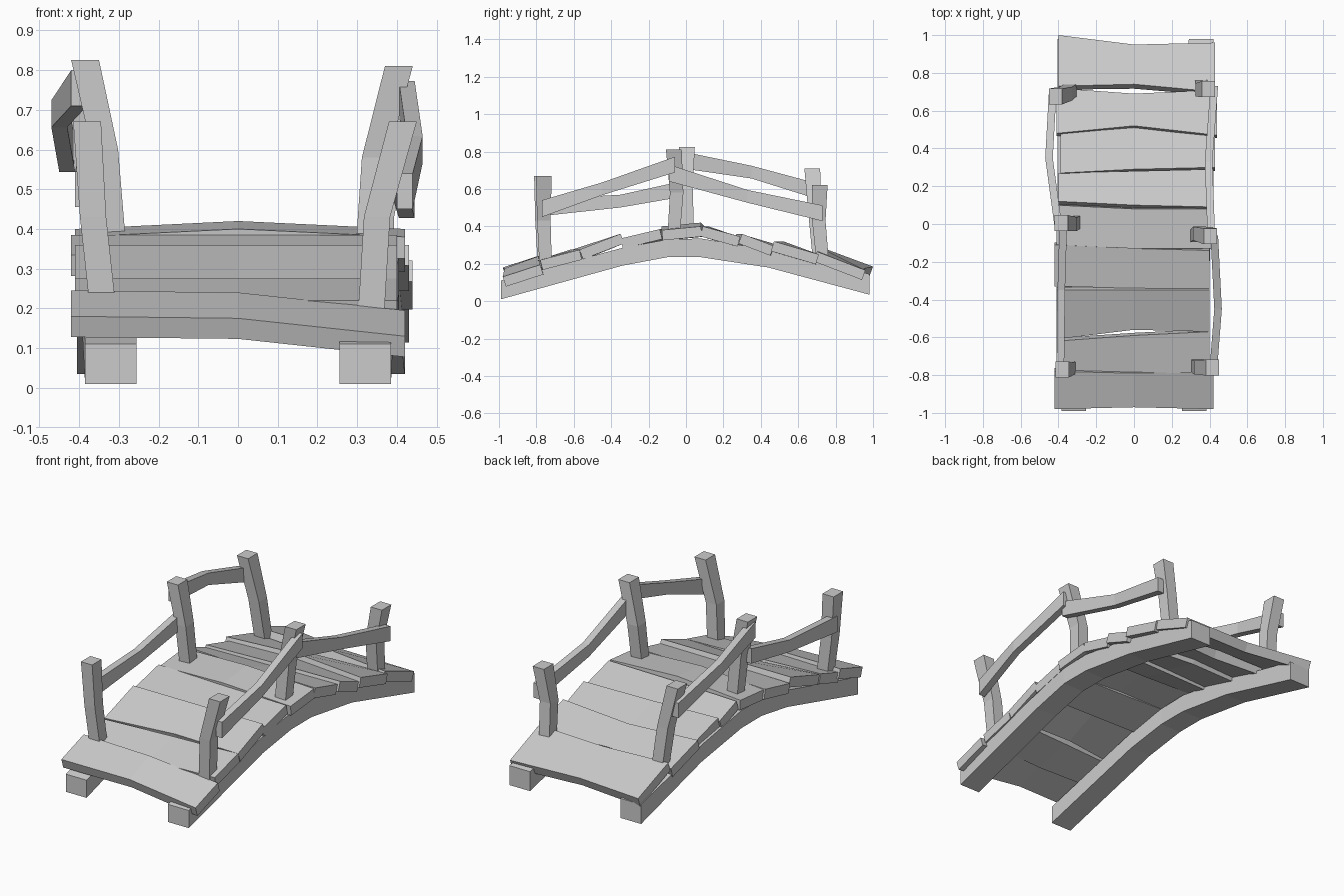
import bpy
import bmesh
from mathutils import Vector

default_cube = bpy.data.objects.get("Cube")
if default_cube:
    bpy.data.objects.remove(default_cube, do_unlink=True)

# One flat grey for all the timber
timber = bpy.data.materials.new("grey timber")
timber.use_nodes = True
GREY = (0.6, 0.6, 0.6, 1.0)
timber.diffuse_color = GREY
timber.node_tree.nodes["Principled BSDF"].inputs["Base Color"].default_value = GREY


def loft(name, rings):
    """Join a row of four-cornered sections into a closed beam."""
    bm = bmesh.new()
    rows = [[bm.verts.new(corner) for corner in ring] for ring in rings]
    for row, following in zip(rows, rows[1:]):
        for i in range(4):
            j = (i + 1) % 4
            bm.faces.new((row[i], row[j], following[j], following[i]))
    bm.faces.new(rows[0])
    bm.faces.new(rows[-1])
    bmesh.ops.recalc_face_normals(bm, faces=bm.faces)
    mesh = bpy.data.meshes.new(name)
    bm.to_mesh(mesh)
    bm.free()
    mesh.materials.append(timber)
    obj = bpy.data.objects.new(name, mesh)
    bpy.context.collection.objects.link(obj)
    return obj


def upright_section(x, y, bottom, top, half_width):
    """Section across a beam that runs along y."""
    return [(x - half_width, y, bottom), (x + half_width, y, bottom),
            (x + half_width, y, top), (x - half_width, y, top)]


def level_section(x, y, z, half_x, half_y):
    """Section across a post that runs along z."""
    return [(x - half_x, y - half_y, z), (x + half_x, y - half_y, z),
            (x + half_x, y + half_y, z), (x - half_x, y + half_y, z)]


# Arched side beams: y, bottom, top
arch = [(-0.99, 0.01, 0.11), (-0.34, 0.19, 0.285), (-0.1, 0.235, 0.33),
        (0.08, 0.235, 0.335), (0.44, 0.18, 0.275), (0.98, 0.035, 0.145)]
beam_paths = {
    "left_arch_beam": (0.32, 0.33, 0.34, 0.34, 0.34, 0.355),
    "right_arch_beam": (-0.32, -0.33, -0.34, -0.34, -0.34, -0.34),
}
for name, path in beam_paths.items():
    loft(name, [upright_section(x, y, low, high, 0.065)
                for x, (y, low, high) in zip(path, arch)])


# Deck planks, each bent slightly at the middle
THICKNESS = 0.055


def plank(name, ends, fronts, backs, front_z, back_z, twist=0.0, hump=0.0):
    rings = []
    stations = (ends[0], 0.0, ends[1])
    for x, front_y, back_y, side in zip(stations, fronts, backs, (1, 0, -1)):
        lift = side * twist + (hump if side == 0 else 0)
        front = Vector((x, front_y, front_z + lift))
        back = Vector((x, back_y, back_z + lift))
        along = (back - front).normalized()
        down = Vector((0, along.z, -along.y)) * THICKNESS
        rings.append([front, back, back + down, front + down])
    return loft(name, rings)


planks = [
    ((-0.42, 0.42), (-0.98, -0.97, -0.98), (-0.78, -0.79, -0.78), 0.155, 0.22, 0.025, 0.02),
    ((-0.41, 0.40), (-0.79, -0.80, -0.78), (-0.62, -0.59, -0.57), 0.22, 0.275, 0.0, 0.0),
    ((-0.41, 0.40), (-0.61, -0.56, -0.57), (-0.35, -0.35, -0.35), 0.275, 0.36, 0.0, 0.0),
    ((-0.42, 0.40), (-0.33, -0.34, -0.35), (-0.11, -0.13, -0.14), 0.335, 0.385, 0.0, 0.0),
    ((-0.41, 0.42), (-0.11, -0.13, -0.13), (0.10, 0.08, 0.08), 0.38, 0.40, 0.0, 0.02),
    ((-0.40, 0.42), (0.12, 0.10, 0.09), (0.27, 0.28, 0.29), 0.40, 0.345, 0.0, 0.0),
    ((-0.39, 0.43), (0.27, 0.29, 0.30), (0.50, 0.51, 0.47), 0.36, 0.295, 0.0, 0.0),
    ((-0.41, 0.44), (0.48, 0.52, 0.47), (0.72, 0.69, 0.71), 0.32, 0.25, 0.0, 0.0),
    ((-0.40, 0.43), (0.73, 0.74, 0.70), (1.0, 0.95, 0.96), 0.275, 0.175, 0.01, 0.0),
]
for number, settings in enumerate(planks, start=1):
    plank(f"deck_plank_{number}", *settings)

# Leaning rail posts: foot, bend and head centres
posts = {
    "front_right_post": ((-0.34, -0.76, 0.20), (-0.365, -0.77, 0.43), (-0.38, -0.77, 0.67)),
    "front_left_post": ((0.335, -0.75, 0.18), (0.35, -0.76, 0.43), (0.415, -0.76, 0.67)),
    "middle_right_post": ((-0.315, 0.01, 0.36), (-0.335, 0.0, 0.60), (-0.385, 0.005, 0.825)),
    "middle_left_post": ((0.33, -0.065, 0.36), (0.345, -0.05, 0.58), (0.405, -0.065, 0.81)),
    "back_right_post": ((-0.335, 0.71, 0.23), (-0.36, 0.69, 0.47), (-0.415, 0.675, 0.71)),
    "back_left_post": ((0.355, 0.73, 0.22), (0.36, 0.71, 0.43), (0.395, 0.715, 0.62)),
}
for name, (foot, bend, head) in posts.items():
    loft(name, [level_section(*foot, 0.033, 0.033),
                level_section(*bend, 0.033, 0.036),
                level_section(*head, 0.035, 0.042)])

# Handrails: x, y and middle height at both ends and the bend
rails = {
    "front_right_rail": ((-0.39, -0.77, 0.50), (-0.385, -0.35, 0.535), (-0.375, -0.02, 0.60)),
    "front_left_rail": ((0.42, -0.77, 0.495), (0.445, -0.45, 0.60), (0.425, -0.06, 0.73)),
    "back_right_rail": ((-0.40, -0.02, 0.755), (-0.45, 0.35, 0.69), (-0.43, 0.71, 0.585)),
    "back_left_rail": ((0.41, -0.09, 0.685), (0.395, 0.33, 0.56), (0.425, 0.73, 0.47)),
}
for name, path in rails.items():
    loft(name, [upright_section(x, y, z - half_height, z + half_height, 0.02)
                for (x, y, z), half_height in zip(path, (0.045, 0.034, 0.042))])
